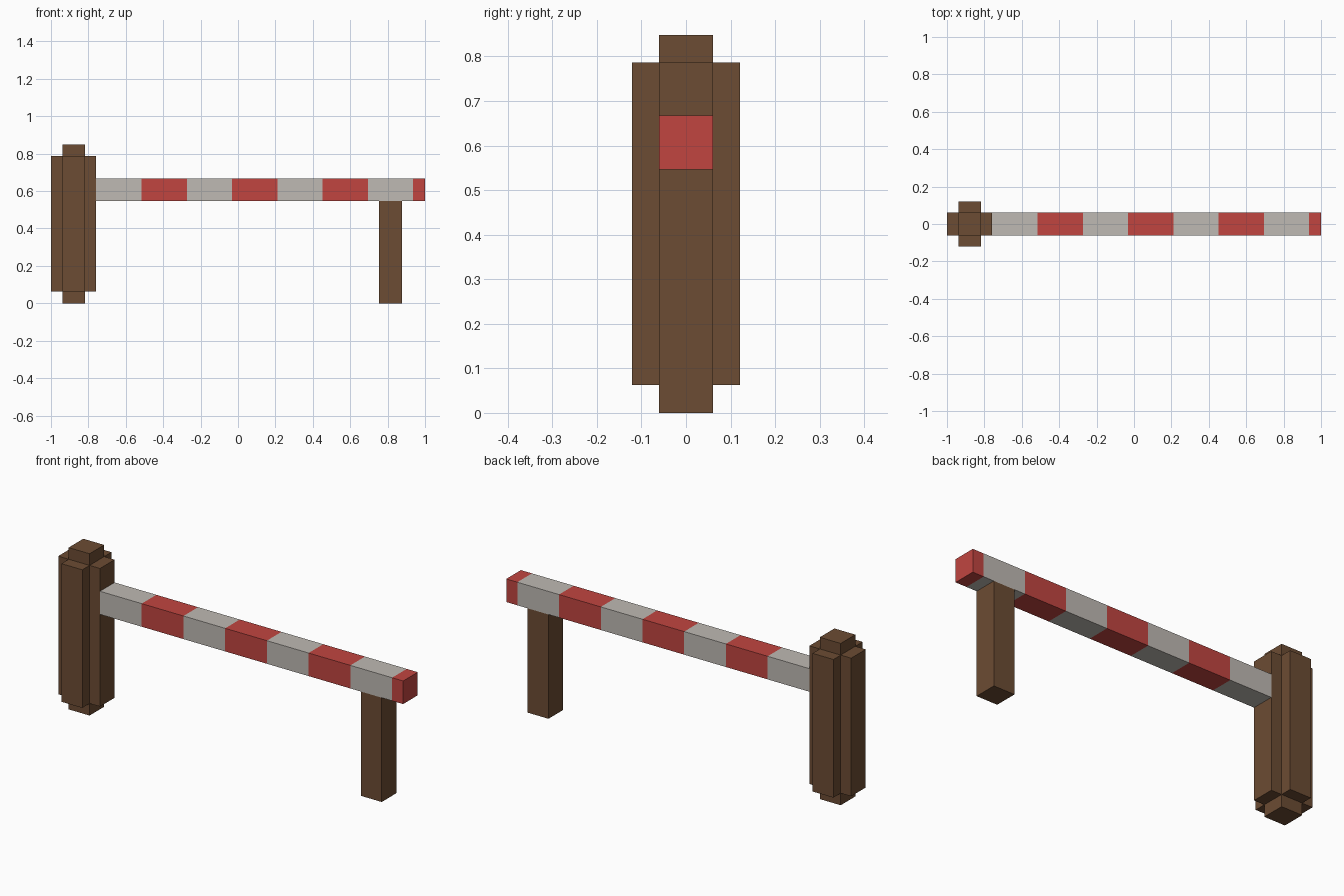
import bpy, bmesh
from mathutils import Matrix, Vector

cube = bpy.data.objects.get("Cube")
if cube:
    bpy.data.objects.remove(cube, do_unlink=True)

U = 0.0605           # half the thickness of every timber
POST_X = -1 + 2 * U  # centre of the big post
BEAM_Z = 0.607       # centre height of the beam


def material(name, color):
    m = bpy.data.materials.new(name)
    m.diffuse_color = (*color, 1)
    m.use_nodes = True
    bsdf = next(n for n in m.node_tree.nodes if n.type == 'BSDF_PRINCIPLED')
    bsdf.inputs["Base Color"].default_value = (*color, 1)
    return m


brown = material("brown wood", (0.150, 0.0723, 0.0331))
red = material("red paint", (0.533, 0.0595, 0.0513))
white = material("off white paint", (0.521, 0.491, 0.451))


def finish(name, bm, mats):
    bmesh.ops.recalc_face_normals(bm, faces=bm.faces)
    mesh = bpy.data.meshes.new(name)
    bm.to_mesh(mesh)
    bm.free()
    for m in mats:
        mesh.materials.append(m)
    ob = bpy.data.objects.new(name, mesh)
    bpy.context.collection.objects.link(ob)
    return ob


def box(lo, hi):
    lo, hi = Vector(lo), Vector(hi)
    bm = bmesh.new()
    bmesh.ops.create_cube(bm, size=1, matrix=Matrix.Translation((lo + hi) / 2)
                          @ Matrix.Diagonal((*(hi - lo), 1)))
    return bm


# Post core, showing above and below the outer planks
finish("post_core", box((POST_X - U, -U, 0), (POST_X + U, U, 0.848)), [brown])

# Four planks around the core
for name, dx, dy in (("left", 1, 0), ("right", -1, 0), ("front", 0, -1), ("back", 0, 1)):
    hx, hy = (U / 2, U) if dx else (U, U / 2)
    cx, cy = POST_X + dx * 1.5 * U, dy * 1.5 * U
    finish("post_plank_" + name,
           box((cx - hx, cy - hy, 0.063), (cx + hx, cy + hy, 0.787)), [brown])

# Support leg under the free end of the beam
finish("support_leg", box((0.755, -U, 0), (0.876, U, BEAM_Z - U)), [brown])

# Striped beam: cut at every stripe edge, then coloured in turn
start, stripe = POST_X + 2 * U, 4 * U
bm = box((start, -U, BEAM_Z - U), (1, U, BEAM_Z + U))
for i in range(1, 8):
    bmesh.ops.bisect_plane(bm, geom=bm.verts[:] + bm.edges[:] + bm.faces[:],
                           plane_co=(start + i * stripe, 0, 0), plane_no=(1, 0, 0))
for f in bm.faces:
    x = f.calc_center_median().x - start
    f.material_index = int(max(x, 0) / stripe) % 2
finish("striped_beam", bm, [white, red])
